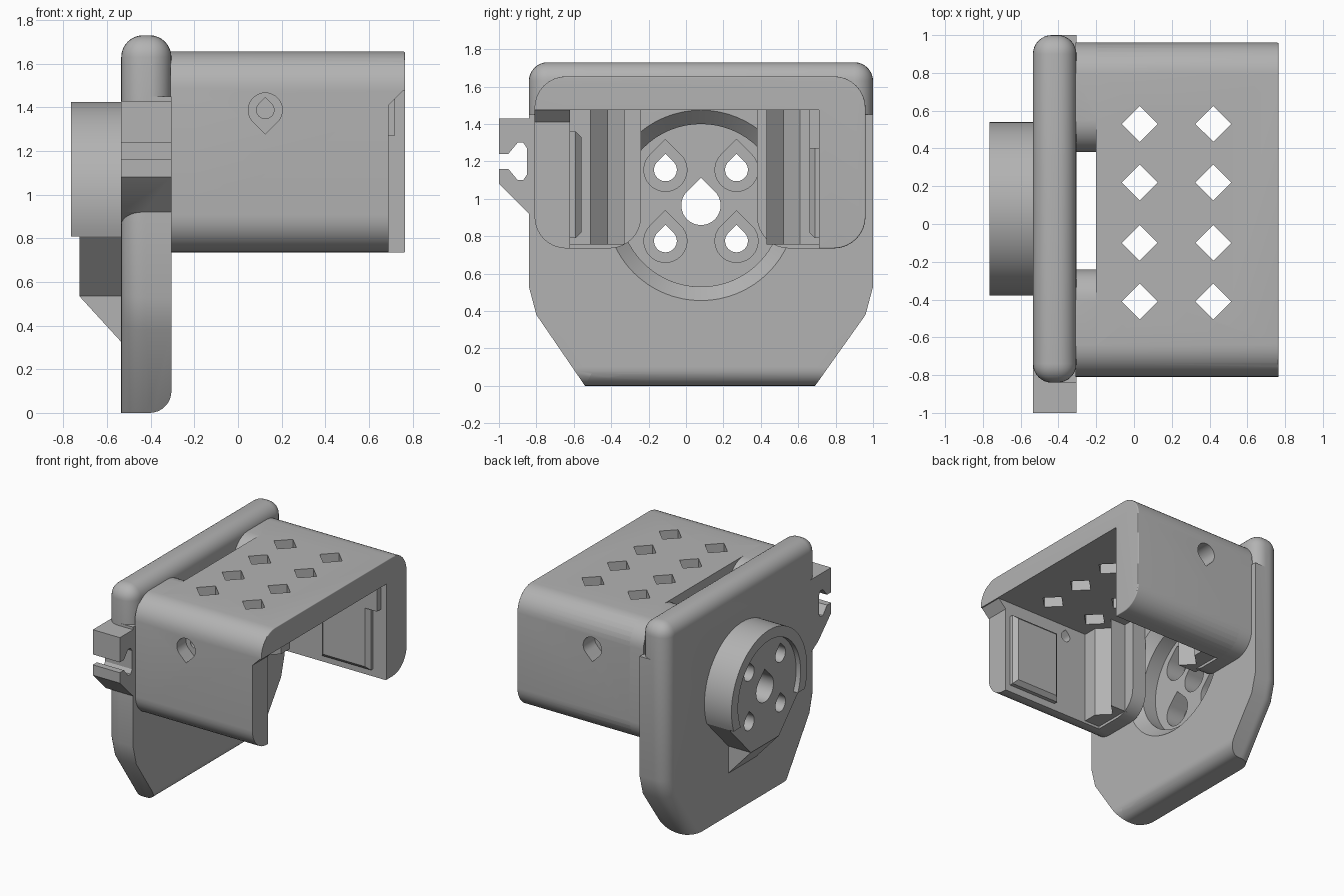
import bpy, bmesh, math
from math import sin, cos, pi, radians
from mathutils import Vector

if "Cube" in bpy.data.objects:
    bpy.data.objects.remove(bpy.data.objects["Cube"])

grey = bpy.data.materials.new("plain grey")
grey.use_nodes = True
COLOR = (0.45, 0.45, 0.45, 1)
grey.diffuse_color = COLOR
grey.node_tree.nodes["Principled BSDF"].inputs["Base Color"].default_value = COLOR

CY, CZ = 0.08, 0.965          # hub centre
X0, X1 = -0.535, -0.305       # mounting plate faces


def arc(cy, cz, r, a, b, n=48):
    return [(cy + r * cos(radians(a + (b - a) * i / n)),
             cz + r * sin(radians(a + (b - a) * i / n))) for i in range(n + 1)]


def circle(cy, cz, r):
    return arc(cy, cz, r, 0, 360, 64)[:-1]


def teardrop(cy, cz, r, flip=1):
    pts = arc(cy, cz, r, 135, 405, 32) + [(cy, cz + r * 1.414)]
    return [(y, cz + (z - cz) * flip) for y, z in pts]


def rounded(corners, n=8):
    """Polygon from (u, v, radius) corners, fillets on right angles."""
    out = []
    for i, (u, v, r) in enumerate(corners):
        p = Vector((u, v))
        if r == 0:
            out.append((u, v))
            continue
        d1 = (Vector(corners[i - 1][:2]) - p).normalized() * r
        d2 = (Vector(corners[(i + 1) % len(corners)][:2]) - p).normalized() * r
        c = p + d1 + d2
        for k in range(n + 1):
            t = pi / 2 * k / n
            out.append(tuple(c - d2 * cos(t) - d1 * sin(t)))
    return out


def prism(name, pts, a, b, axis="x", bevel=None, width=0.1, segments=8):
    """Extrude a 2D profile from a to b; bevel(v1, v2) picks edges to round."""
    place = {"x": lambda u, v, w: (w, u, v),
             "y": lambda u, v, w: (u, w, v),
             "z": lambda u, v, w: (u, v, w)}[axis]
    bm = bmesh.new()
    lo = [bm.verts.new(place(u, v, a)) for u, v in pts]
    hi = [bm.verts.new(place(u, v, b)) for u, v in pts]
    bm.faces.new(lo)
    bm.faces.new(hi)
    for i in range(len(pts)):
        j = (i + 1) % len(pts)
        bm.faces.new((lo[i], lo[j], hi[j], hi[i]))
    bmesh.ops.recalc_face_normals(bm, faces=bm.faces)
    if bevel:
        edges = [e for e in bm.edges if bevel(e.verts[0].co, e.verts[1].co)]
        bmesh.ops.bevel(bm, geom=edges, offset=width, segments=segments,
                        profile=0.5, affect="EDGES", clamp_overlap=True)
    me = bpy.data.meshes.new(name)
    bm.to_mesh(me)
    bm.free()
    me.materials.append(grey)
    ob = bpy.data.objects.new(name, me)
    bpy.context.collection.objects.link(ob)
    return ob


def box(name, x, y, z, **kw):
    return prism(name, [(x[0], y[0]), (x[1], y[0]), (x[1], y[1]), (x[0], y[1])],
                 z[0], z[1], "z", **kw)


def boolean(target, tools, operation):
    bpy.context.view_layer.objects.active = target
    for tool in tools:
        mod = target.modifiers.new("boolean", "BOOLEAN")
        mod.operation, mod.object, mod.solver = operation, tool, "EXACT"
        bpy.ops.object.modifier_apply(modifier=mod.name)
        bpy.data.objects.remove(tool)


# Mounting plate: softened outline, squared lower front edge
def outline(top):
    return [(-0.54, 0), (0.69, 0), (0.96, 0.38), (1, 0.53), (1, top),
            (-0.84, top), (-0.84, 0.53), (-0.8, 0.38)]


def plate_edges(p, q):
    if abs(p.x - q.x) > 0.01:
        return p.z > 1.7
    return not (p.x < -0.5 and p.z + q.z < 0.01)


plate = prism("mounting_plate", outline(1.73), X0, X1, bevel=plate_edges)
filler = prism("plate_front", outline(1.45), -0.42, X1,
               bevel=lambda p, q: min(p.x, q.x) > -0.31 and p.z + q.z < 0.01)

# Side hook with a keyhole slot
hook = prism("side_hook", [(-0.72, 0.85), (-0.84, 0.92), (-1, 1.08), (-1, 1.16), (-0.95, 1.16),
                           (-0.9, 1.1), (-0.87, 1.1), (-0.85, 1.13), (-0.85, 1.27), (-0.87, 1.3),
                           (-0.9, 1.3), (-0.95, 1.24), (-1, 1.24), (-1, 1.43), (-0.72, 1.43)], X0, X1)

# Round hub on the outer side with a sloped support below it
hub_arc = arc(CY, CZ, 0.46, -20, 200)
hub = prism("hub", hub_arc + [(CY - 0.17, 0.535), (CY + 0.17, 0.535)], -0.727, -0.45)
rim = prism("hub_rim", hub_arc, -0.765, -0.7)
support = prism("hub_support", [(-0.727, 0.535), (-0.727, 0.6), (-0.45, 0.6),
                                (-0.45, 0.325), (X0, 0.325)], CY - 0.17, CY + 0.17, "y")
boolean(rim, [prism("rim_cut", circle(CY, CZ, 0.38), -0.8, -0.725)], "DIFFERENCE")
boolean(plate, [filler, hook, hub, rim, support], "UNION")

# Hub pocket with a conical mouth, then its screw holes
mouth = prism("mouth_cut", circle(CY, CZ, 0.51), -0.38, X1 + 0.001)
for v in mouth.data.vertices:
    if v.co.x < -0.37:
        v.co.y = CY + (v.co.y - CY) * 0.853
        v.co.z = CZ + (v.co.z - CZ) * 0.853
cuts = [mouth, prism("pocket_cut", circle(CY, CZ, 0.435), -0.5, -0.37),
        prism("shaft_cut", teardrop(CY, CZ, 0.105), -0.9, -0.4)]
for dy in (-0.19, 0.19):
    for dz in (-0.19, 0.19):
        cuts.append(prism("screw_cut", teardrop(CY + dy, CZ + dz, 0.061), -0.9, -0.4))
        cuts.append(prism("head_cut", teardrop(CY + dy, CZ + dz, 0.115), -0.65, -0.45))
boolean(plate, cuts, "DIFFERENCE")

# Housing: inverted U, rounded at the open end along the top and back
BOT, TOP, CEIL, R = 0.735, 1.655, 1.475, 0.17
shell = rounded([(-0.81, BOT, R), (-0.81, TOP, R), (0.96, TOP, R), (0.96, BOT, R),
                 (0.71, BOT, 0), (0.71, CEIL, 0), (-0.62, CEIL, 0), (-0.62, BOT, 0)])


def open_end(p, q):
    m = (p + q) / 2
    return min(p.x, q.x) > 0.7 and (m.z > 1.62 or m.y > 0.73)


housing = prism("housing", shell, -0.2, 0.765, bevel=open_end, width=0.09)
cuts = [prism("front_step_cut", [(0.69, 0.5), (0.69, 1.41), (0.755, CEIL), (0.9, CEIL), (0.9, 0.5)],
              -1, -0.5, "y")]
for x in (0.03, 0.42):
    for y in (-0.41, -0.1, 0.22, 0.53):
        d = 0.095
        cuts.append(prism("vent_cut", [(x - d, y), (x, y - d), (x + d, y), (x, y + d)], 1.3, 1.8, "z"))
boolean(housing, cuts, "DIFFERENCE")


# Arms joining housing to plate, notched pillars and inner pads
def pad_edges(p, q):
    return p.y == q.y and abs(p.y - inner) < 1e-4


parts = []
for side, outer, tip, wall, inner in (("front", -0.81, -0.24, -0.62, -0.56),
                                      ("back", 0.96, 0.38, 0.71, 0.66)):
    parts.append(prism(side + "_arm", rounded([(outer, BOT, R), (outer, TOP, R),
                                               (tip, TOP, R), (tip, BOT, R)]), X1 - 0.005, -0.19))
    s = 1 if side == "back" else -1
    n = -0.33 if side == "front" else 0.43
    parts.append(prism(side + "_pillar", [(-0.22, n), (-0.06, n), (-0.15, n + s * 0.09),
                                          (-0.06, n + s * 0.18), (-0.06, wall + s * 0.03),
                                          (-0.22, wall + s * 0.03)], BOT + 0.02, CEIL + 0.02, "z"))
    ys = sorted((wall + s * 0.02, inner))
    parts.append(box(side + "_pad", (0.23, 0.65), ys, (0.79, 1.36),
                     bevel=pad_edges, width=0.03, segments=1))
parts.append(box("back_ledge", (-0.1, 0.72), (0.66, 0.73), (1.27, CEIL + 0.02)))
boolean(housing, parts, "UNION")

# Side screw holes: through at the front, blind at the back
boolean(housing, [
    prism("front_head_cut", teardrop(0.125, 1.388, 0.078, -1), -0.9, -0.7, "y"),
    prism("front_screw_cut", teardrop(0.125, 1.388, 0.04), -0.75, -0.4, "y"),
    prism("back_head_cut", teardrop(0.125, 1.388, 0.078, -1), 0.82, 1.1, "y")], "DIFFERENCE")

for ob in (plate, housing):
    bpy.ops.object.select_all(action="DESELECT")
    ob.select_set(True)
    bpy.context.view_layer.objects.active = ob
    bpy.ops.object.shade_smooth_by_angle(angle=radians(25))
